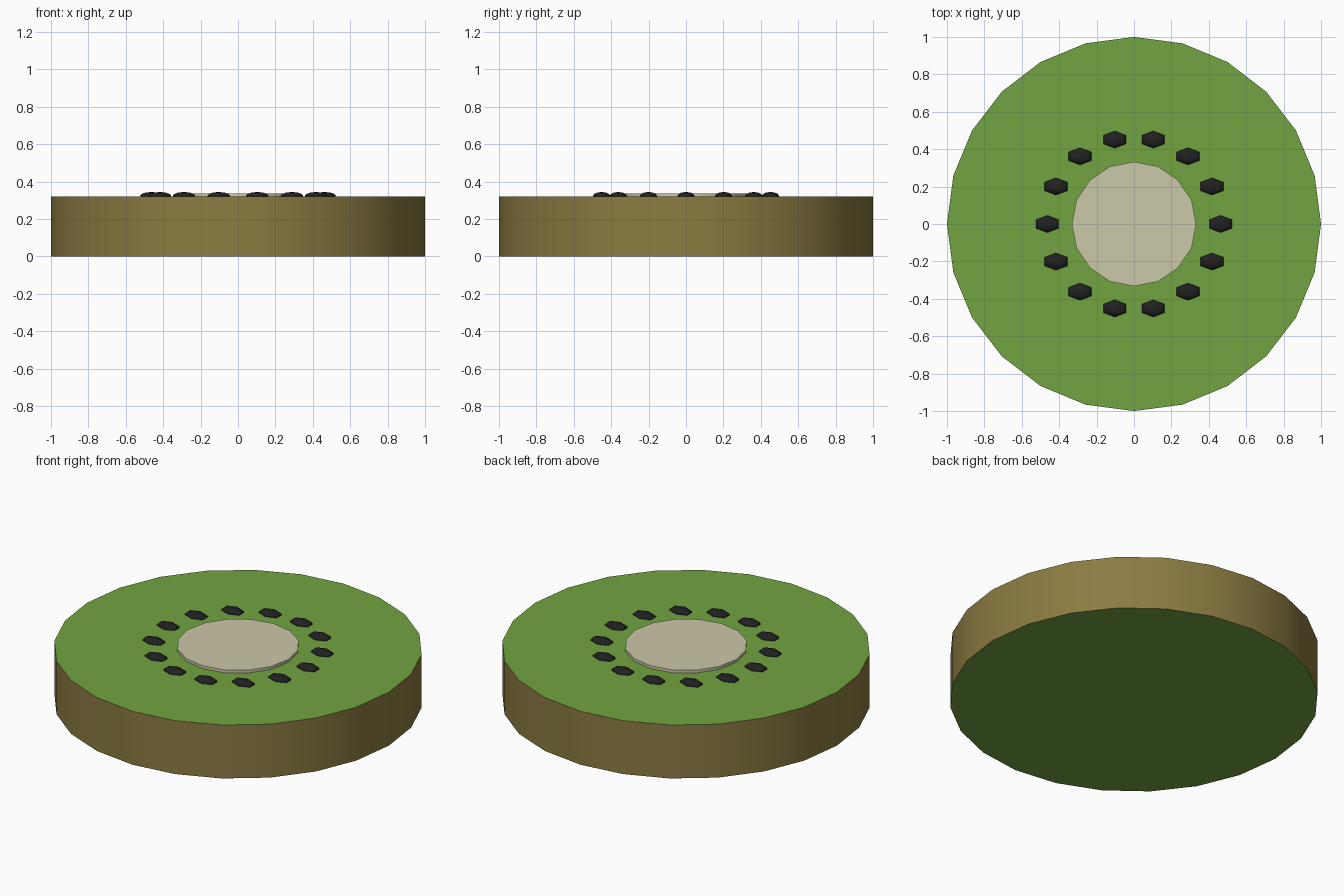
import bpy
import bmesh
from math import cos, sin, tau, radians
from mathutils import Matrix

if "Cube" in bpy.data.objects:
    bpy.data.objects.remove(bpy.data.objects["Cube"])


def material(name, rgb):
    mat = bpy.data.materials.new(name)
    mat.use_nodes = True
    color = (*rgb, 1)
    mat.diffuse_color = color
    mat.node_tree.nodes["Principled BSDF"].inputs["Base Color"].default_value = color
    return mat


def finish(name, bm, mats, angle):
    mesh = bpy.data.meshes.new(name)
    bm.to_mesh(mesh)
    bm.free()
    for mat in mats:
        mesh.materials.append(mat)
    obj = bpy.data.objects.new(name, mesh)
    bpy.context.collection.objects.link(obj)
    bpy.ops.object.select_all(action="DESELECT")
    obj.select_set(True)
    bpy.context.view_layer.objects.active = obj
    bpy.ops.object.shade_smooth_by_angle(angle=radians(angle))
    return obj


def disc(name, sides, radius, bottom, top, mats):
    bm = bmesh.new()
    bmesh.ops.create_cone(bm, cap_ends=True, segments=sides, radius1=radius,
                          radius2=radius, depth=top - bottom,
                          matrix=Matrix.Translation((0, 0, (top + bottom) / 2)))
    # Cut faces take the first material, the rim takes the last
    for face in bm.faces:
        face.material_index = 0 if abs(face.normal.z) > 0.5 else len(mats) - 1
    return finish(name, bm, mats, 30)


flesh = material("green flesh", (0.17, 0.37, 0.054))
skin = material("brown skin", (0.26, 0.2, 0.054))
cream = material("cream core", (0.6, 0.58, 0.39))
black = material("black seed", (0.015, 0.015, 0.016))

# Slice with brown rim, and the raised core
THICKNESS = 0.32
disc("fruit_slice", 24, 1, 0, THICKNESS, [flesh, skin])
disc("core", 16, 0.333, 0.02, THICKNESS + 0.017, [cream])

# Ring of flattened seeds, all facing the same way
SEEDS = 14
for i in range(SEEDS):
    a = tau * i / SEEDS
    bm = bmesh.new()
    place = Matrix.Translation((0.463 * cos(a), 0.463 * sin(a), THICKNESS + 0.003))
    bmesh.ops.create_uvsphere(bm, u_segments=6, v_segments=6, radius=1,
                              matrix=place @ Matrix.Diagonal((0.07, 0.046, 0.021, 1)))
    finish(f"seed_{i + 1}", bm, [black], 80)
